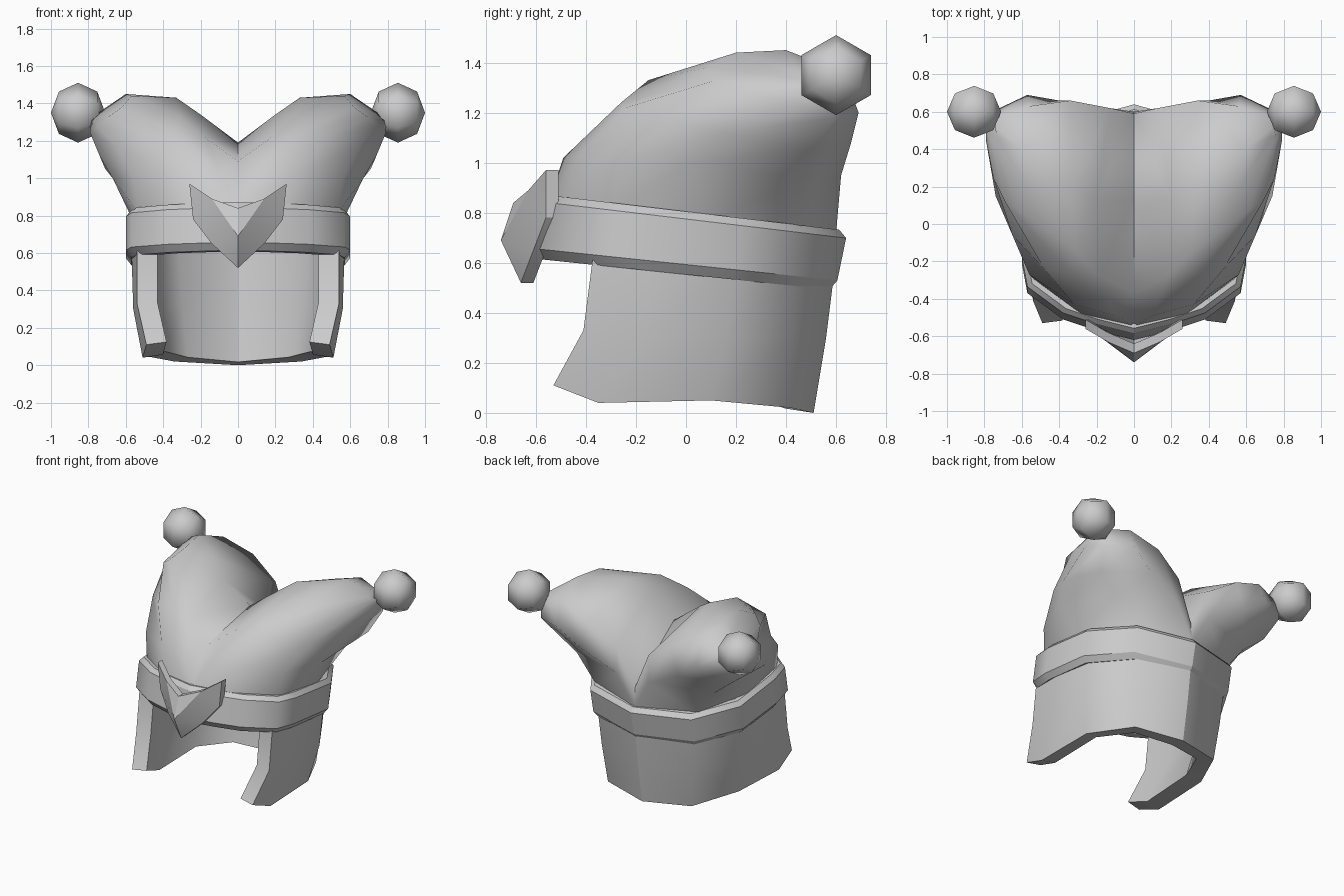
import bpy, bmesh, math
from mathutils import Matrix, Vector

cube = bpy.data.objects.get("Cube")
if cube:
    bpy.data.objects.remove(cube, do_unlink=True)

GREY = (0.6, 0.6, 0.6, 1.0)
grey = bpy.data.materials.new("plain_grey")
grey.use_nodes = True
grey.diffuse_color = GREY
grey.node_tree.nodes["Principled BSDF"].inputs["Base Color"].default_value = GREY


def on_seam(a, b):
    return abs(a.x) < .001 and abs(b.x) < .001


def finish(bm, name, angle, mirror=True, crease=None):
    """Mirror the half mesh across x, weld the seam and make the object."""
    if mirror:
        bmesh.ops.mirror(bm, geom=bm.verts[:] + bm.edges[:] + bm.faces[:],
                         axis='X', merge_dist=0.0)
        bmesh.ops.remove_doubles(bm, verts=bm.verts[:], dist=0.002)
    bmesh.ops.recalc_face_normals(bm, faces=bm.faces[:])
    for f in bm.faces:
        f.smooth = True
    mesh = bpy.data.meshes.new(name)
    bm.to_mesh(mesh)
    bm.free()
    mesh.set_sharp_from_angle(angle=math.radians(angle))
    if crease:
        for e in mesh.edges:
            if crease(*[mesh.vertices[i].co for i in e.vertices]):
                e.use_edge_sharp = True
    mesh.materials.append(grey)
    obj = bpy.data.objects.new(name, mesh)
    bpy.context.collection.objects.link(obj)
    return obj


def loft(bm, rows, closed=False):
    """Join rows of points with quads and return the vertex rows."""
    grid = [[bm.verts.new(p) for p in row] for row in rows]
    count = len(rows[0])
    for low, high in zip(grid, grid[1:]):
        for j in range(count if closed else count - 1):
            k = (j + 1) % count
            bm.faces.new((low[j], low[k], high[k], high[j]))
    return grid


# Helmet skirt: back centre round to the cheek edge, top to bottom
skirt_rows = [
    [(0, .6, .62), (.39, .48, .62), (.56, .2, .62), (.57, -.12, .62), (.54, -.37, .64)],
    [(0, .56, .3), (.37, .45, .3), (.55, .16, .3), (.56, -.18, .3), (.54, -.41, .33)],
    [(0, .51, 0), (.34, .42, .02), (.5, .1, .05), (.51, -.35, .04), (.49, -.53, .11)],
]
bm = bmesh.new()
loft(bm, skirt_rows)
skirt = finish(bm, "helmet_skirt", 60, crease=on_seam)
wall = skirt.modifiers.new("wall", 'SOLIDIFY')
wall.thickness = 0.11
wall.offset = -1
wall.use_even_offset = True
rim = skirt.modifiers.new("crisp_rim", 'EDGE_SPLIT')
rim.split_angle = math.radians(60)

# Head band: tilted ring swept from a bevelled profile
plan = [(0, -.61), (.2, -.56), (.38, -.5), (.57, -.36), (.6, -.2), (.6, .2), (.41, .5), (0, .615)]
profile = [(.9, 1, 0), (.955, 1, 0), (1, 1, -.03), (1, 0, .03), (.95, 0, -.01), (.85, 0, -.01)]
band_rows = []
for scale, top, lift in profile:
    row = []
    for x, y in plan:
        y = y * scale + (0.025 if top else -0.01)
        z = (.805 - .119 * y) if top else (.563 - .105 * y)
        row.append((x * scale, y, z + lift))
    band_rows.append(row)
bm = bmesh.new()
loft(bm, band_rows)


def band_crease(a, b):
    edge = b - a
    along_ring = edge.length > .1 and abs(edge.z) < edge.length / 2
    return along_ring or on_seam(a, b)


finish(bm, "head_band", 180, crease=band_crease)

# Cloth cap: each horn lofted from the band and centre crease to its tip
horn_rings = [
    [(0, -.55, .84), (.27, -.49, .83), (.53, -.3, .81), (.56, .1, .77), (.4, .46, .72),
     (0, .6, .72), (0, .59, .87), (0, .14, 1.19), (0, -.37, 1.09)],
    [(.1, -.49, 1.02), (.32, -.43, 1.03), (.56, -.27, 1), (.67, .02, 1), (.56, .47, .93),
     (.13, .62, .95), (.13, .62, 1.15), (.2, .12, 1.34), (.18, -.28, 1.22)],
    [(.34, -.26, 1.24), (.48, -.24, 1.22), (.65, -.06, 1.17), (.74, .15, 1.12), (.71, .5, 1.05),
     (.4, .66, 1.08), (.34, .66, 1.28), (.33, .2, 1.43), (.31, -.15, 1.33)],
    [(.62, .08, 1.38), (.69, .12, 1.33), (.75, .24, 1.28), (.79, .44, 1.24), (.76, .6, 1.18),
     (.57, .69, 1.2), (.56, .63, 1.36), (.6, .4, 1.45), (.57, .2, 1.44)],
]
tip = Vector((.79, .56, 1.32))
horn_rings.append([Vector(p).lerp(tip, .75) for p in horn_rings[-1]])
bm = bmesh.new()
grid = loft(bm, horn_rings, closed=True)
bm.faces.new(grid[-1])
# The cloth is open underneath: drop the two walls that would cross the seam plane
finish(bm, "cloth_cap", 75, crease=lambda a, b: on_seam(a, b) and max(a.y, b.y) > 0)

# Front crest: folded chevron with a sunken centre panel
bm = bmesh.new()
arm_tip, outer, elbow, bottom, ridge, inner, middle = [bm.verts.new(p) for p in (
    (.26, -.56, .97), (.24, -.56, .78), (.14, -.61, .65), (0, -.66, .52),
    (0, -.74, .69), (.14, -.63, .89), (0, -.69, .84))]
front = [bm.faces.new(f) for f in (
    (arm_tip, outer, inner), (outer, elbow, ridge, inner),
    (elbow, bottom, ridge), (inner, ridge, middle))]
back = bmesh.ops.extrude_face_region(bm, geom=front, use_keep_orig=True)
moved = [v for v in back["geom"] if isinstance(v, bmesh.types.BMVert)]
bmesh.ops.translate(bm, verts=moved, vec=(0, .05, 0))
seam = [f for f in bm.faces if all(abs(v.co.x) < .001 for v in f.verts)]
bmesh.ops.delete(bm, geom=seam, context='FACES')
finish(bm, "front_crest", 20)

# Pompoms on the horn tips
for side, label in ((1, "left"), (-1, "right")):
    bm = bmesh.new()
    bmesh.ops.create_uvsphere(bm, u_segments=6, v_segments=4, radius=1)
    place = (Matrix.Translation((side * .855, .6, 1.35))
             @ Matrix.Diagonal((.145, .16, .16, 1))
             @ Matrix.Rotation(math.pi / 6, 4, 'X') @ Matrix.Rotation(math.pi / 2, 4, 'Y'))
    bmesh.ops.transform(bm, matrix=place, verts=bm.verts[:])
    finish(bm, label + "_pompom", 180, mirror=False)
